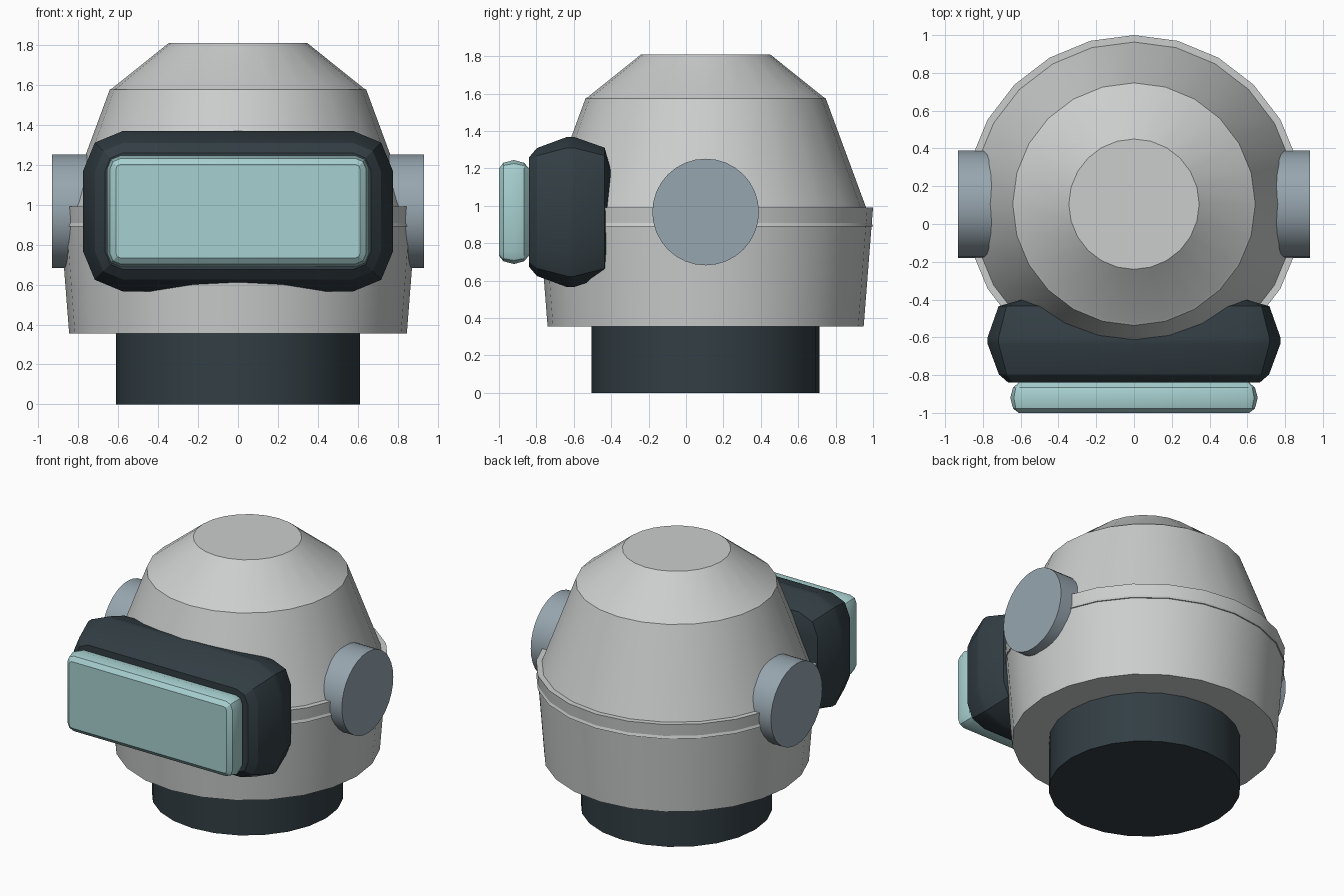
import bpy
import bmesh
from math import cos, sin, pi, radians

cube = bpy.data.objects.get("Cube")
if cube:
    bpy.data.objects.remove(cube, do_unlink=True)

CENTRE_Y = 0.105


def material(name, rgb):
    mat = bpy.data.materials.new(name)
    mat.use_nodes = True
    mat.diffuse_color = (*rgb, 1)
    mat.node_tree.nodes["Principled BSDF"].inputs["Base Color"].default_value = (*rgb, 1)
    return mat


shell_grey = material("shell grey", (0.60, 0.615, 0.615))
dark_slate = material("dark slate", (0.032, 0.048, 0.058))
blue_grey = material("blue grey", (0.31, 0.38, 0.43))
pale_teal = material("pale teal", (0.39, 0.63, 0.63))


def loft(name, rings, mat):
    """Skin a list of equal-length point loops and cap both ends."""
    bm = bmesh.new()
    loops = [[bm.verts.new(p) for p in ring] for ring in rings]
    for a, b in zip(loops, loops[1:]):
        for i in range(len(a)):
            j = (i + 1) % len(a)
            bm.faces.new((a[i], a[j], b[j], b[i]))
    bm.faces.new(loops[0])
    bm.faces.new(loops[-1])
    bmesh.ops.recalc_face_normals(bm, faces=bm.faces)
    mesh = bpy.data.meshes.new(name)
    bm.to_mesh(mesh)
    bm.free()
    mesh.materials.append(mat)
    obj = bpy.data.objects.new(name, mesh)
    bpy.context.collection.objects.link(obj)
    bpy.ops.object.select_all(action="DESELECT")
    obj.select_set(True)
    bpy.context.view_layer.objects.active = obj
    bpy.ops.object.shade_smooth_by_angle(angle=radians(28))
    return obj


def turned(name, profile, mat, sides=24):
    """Revolve (radius, z) pairs around the vertical axis."""
    angles = [2 * pi * i / sides for i in range(sides)]
    rings = [[(r * cos(a), CENTRE_Y + r * sin(a), z) for a in angles] for r, z in profile]
    return loft(name, rings, mat)


def rounded_block(name, half_x, half_z, mid_z, corner, sections, mat):
    """Rounded rectangles along y; each section is (y, inset)."""
    rings = []
    for y, inset in sections:
        r = max(corner - inset, 0.012)
        ring = []
        for quarter, (sx, sz) in enumerate([(1, 1), (-1, 1), (-1, -1), (1, -1)]):
            for step in range(3):
                a = quarter * pi / 2 + step * pi / 4
                ring.append((sx * (half_x - inset - r) + r * cos(a), y,
                             mid_z + sz * (half_z - inset - r) + r * sin(a)))
        rings.append(ring)
    return loft(name, rings, mat)


# Neck and helmet shells
turned("neck", [(0.61, 0), (0.61, 0.37)], dark_slate)
turned("lower_shell", [(0.845, 0.355), (0.887, 0.89), (0.895, 0.99), (0.84, 0.99)], shell_grey)
turned("upper_shell", [(0.895, 0.89), (0.86, 0.985), (0.642, 1.575), (0.628, 1.583),
                       (0.345, 1.81)], shell_grey)

# Round side pods
for side, label in ((1, "left"), (-1, "right")):
    angles = [2 * pi * i / 32 for i in range(32)]
    rings = [[(side * x, CENTRE_Y + 0.285 * cos(a), 0.967 + 0.285 * sin(a)) for a in angles]
             for x in (0.6, 0.932)]
    loft(label + "_side_pod", rings, blue_grey)

# Visor housing and lens
rounded_block("visor_housing", 0.775, 0.402, 0.967, 0.2,
              [(-0.84, 0.11), (-0.797, 0.06), (-0.635, 0), (-0.6, 0), (-0.435, 0.058),
               (-0.4, 0.185)], dark_slate)
rounded_block("visor_lens", 0.655, 0.278, 0.967, 0.065,
              [(-1.0, 0.045), (-0.977, 0.015), (-0.92, 0), (-0.865, 0.015), (-0.84, 0.045)],
              pale_teal)
